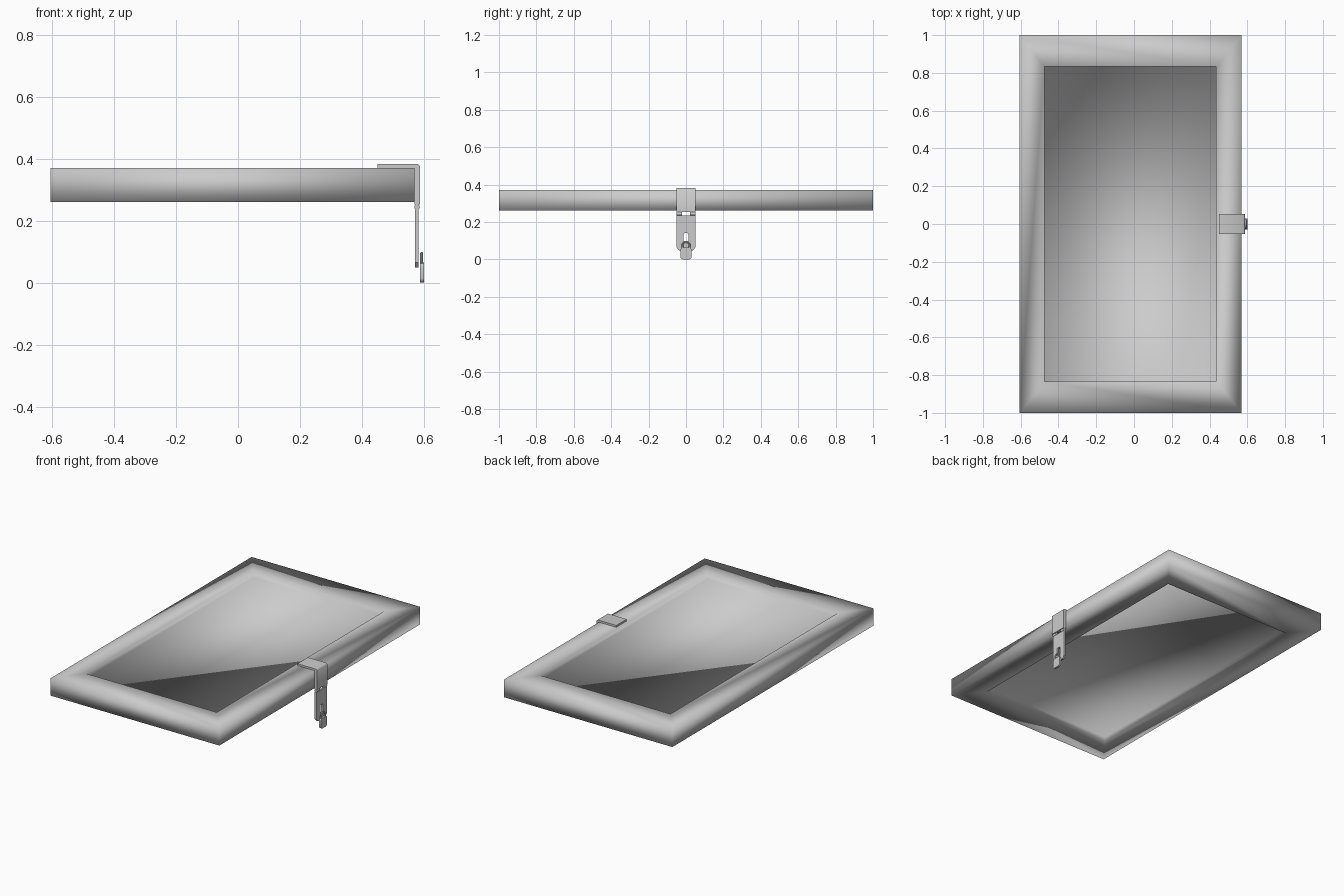
import bpy, bmesh, math

cube = bpy.data.objects.get("Cube")
if cube:
    bpy.data.objects.remove(cube, do_unlink=True)

grey = bpy.data.materials.new("plain_grey")
grey.use_nodes = True
grey.diffuse_color = (0.6, 0.6, 0.6, 1)
grey.node_tree.nodes["Principled BSDF"].inputs["Base Color"].default_value = (0.6, 0.6, 0.6, 1)


def finish(obj, name, smooth=True):
    obj.name = obj.data.name = name
    obj.data.materials.clear()
    obj.data.materials.append(grey)
    for p in obj.data.polygons:
        p.use_smooth = smooth
    return obj


def mesh_object(name, bm, smooth=True):
    bmesh.ops.recalc_face_normals(bm, faces=bm.faces)
    mesh = bpy.data.meshes.new(name)
    bm.to_mesh(mesh)
    bm.free()
    obj = bpy.data.objects.new(name, mesh)
    bpy.context.collection.objects.link(obj)
    return finish(obj, name, smooth)


def curve_object(name, loops, closed=True, fill=True, extrude=0.0, bevel=0.0):
    """Flat curve in local xy, stood up so local x -> y and local y -> z."""
    cu = bpy.data.curves.new(name, "CURVE")
    cu.dimensions = "2D" if fill else "3D"
    cu.fill_mode = "BOTH" if fill else "FULL"
    cu.extrude, cu.bevel_depth, cu.bevel_resolution = extrude, bevel, 2
    cu.use_fill_caps = not closed
    for pts in loops:
        sp = cu.splines.new("POLY")
        sp.points.add(len(pts) - 1)
        for p, (a, b) in zip(sp.points, pts):
            p.co = (a, b, 0, 1)
        sp.use_cyclic_u = closed
    obj = bpy.data.objects.new(name, cu)
    bpy.context.collection.objects.link(obj)
    obj.rotation_euler = (math.pi / 2, 0, math.pi / 2)
    bpy.ops.object.select_all(action="DESELECT")
    obj.select_set(True)
    bpy.context.view_layer.objects.active = obj
    bpy.ops.object.convert(target="MESH")
    obj = bpy.context.view_layer.objects.active
    finish(obj, name)
    bpy.ops.object.shade_smooth_by_angle(angle=math.radians(40))
    return obj


def arc(cy, cz, r, start, end, n=8):
    steps = [math.radians(start + (end - start) * i / n) for i in range(n + 1)]
    return [(cy + r * math.cos(t), cz + r * math.sin(t)) for t in steps]


def rounded(y, z0, z1, r, n=4):
    return (arc(y - r, z1 - r, r, 0, 90, n) + arc(-y + r, z1 - r, r, 90, 180, n)
            + arc(-y + r, z0 + r, r, 180, 270, n) + arc(y - r, z0 + r, r, 270, 360, n))


# Lid: softly shaded frame with a panel recessed on both sides
X0, X1, Y, Z0, Z1 = -0.605, 0.57, 1.0, 0.26, 0.37
IX0, IX1, IY, DEPTH = -0.475, 0.435, 0.833, 0.03
bm = bmesh.new()


def ring(x0, x1, y, z):
    return [bm.verts.new(c) for c in ((x0, -y, z), (x1, -y, z), (x1, y, z), (x0, y, z))]


rings = [ring(IX0, IX1, IY, Z1 - DEPTH), ring(IX0, IX1, IY, Z1), ring(X0, X1, Y, Z1),
         ring(X0, X1, Y, Z0), ring(IX0, IX1, IY, Z0), ring(IX0, IX1, IY, Z0 + DEPTH)]
for a, b in zip(rings, rings[1:]):
    for i in range(4):
        j = (i + 1) % 4
        bm.faces.new((a[i], a[j], b[j], b[i]))
bm.faces.new(rings[0])
bm.faces.new(rings[-1])
mesh_object("lid_panel", bm)

# Upper hinge leaf, bent over the edge of the lid
W = 0.052
profile = [(0.45, 0.37), (0.45, 0.382), (0.58, 0.382), (0.587, 0.375),
           (0.587, 0.252), (0.57, 0.252), (0.57, 0.37)]
bm = bmesh.new()
face = bm.faces.new([bm.verts.new((x, -W, z)) for x, z in profile])
ext = bmesh.ops.extrude_face_region(bm, geom=[face])["geom"]
bmesh.ops.translate(bm, vec=(0, 2 * W, 0), verts=[v for v in ext if isinstance(v, bmesh.types.BMVert)])
leaf = mesh_object("upper_leaf", bm)
bpy.ops.object.select_all(action="DESELECT")
leaf.select_set(True)
bpy.context.view_layer.objects.active = leaf
bpy.ops.object.shade_smooth_by_angle(angle=math.radians(50))

# Hanging hasp plate with clipped lower corners and a slot
outline = [(-W, 0.235), (-W, 0.065), (-W + 0.016, 0.048), (W - 0.016, 0.048), (W, 0.065), (W, 0.235)]
hasp = curve_object("hasp_plate", [outline, rounded(0.013, 0.085, 0.14, 0.006)], extrude=0.006)
hasp.location.x = 0.577

# Hinge knuckles either side of the central gap, joined by a pin
for side, name in ((-1, "right_knuckle"), (1, "left_knuckle")):
    bpy.ops.mesh.primitive_cylinder_add(vertices=12, radius=0.009, depth=0.03,
        location=(0.578, side * 0.036, 0.244), rotation=(math.pi / 2, 0, 0))
    finish(bpy.context.object, name)
    bpy.ops.object.shade_smooth_by_angle(angle=math.radians(40))

# Small hanging lock: body and shackle
body = curve_object("lock_body", [rounded(0.03, 0.0, 0.064, 0.014)], extrude=0.0065)
body.location.x = 0.5935
bow = [(0.019, 0.055)] + arc(0, 0.075, 0.019, 0, 180, 10) + [(-0.019, 0.055)]
shackle = curve_object("lock_shackle", [bow], closed=False, fill=False, bevel=0.005)
shackle.location.x = 0.5925
